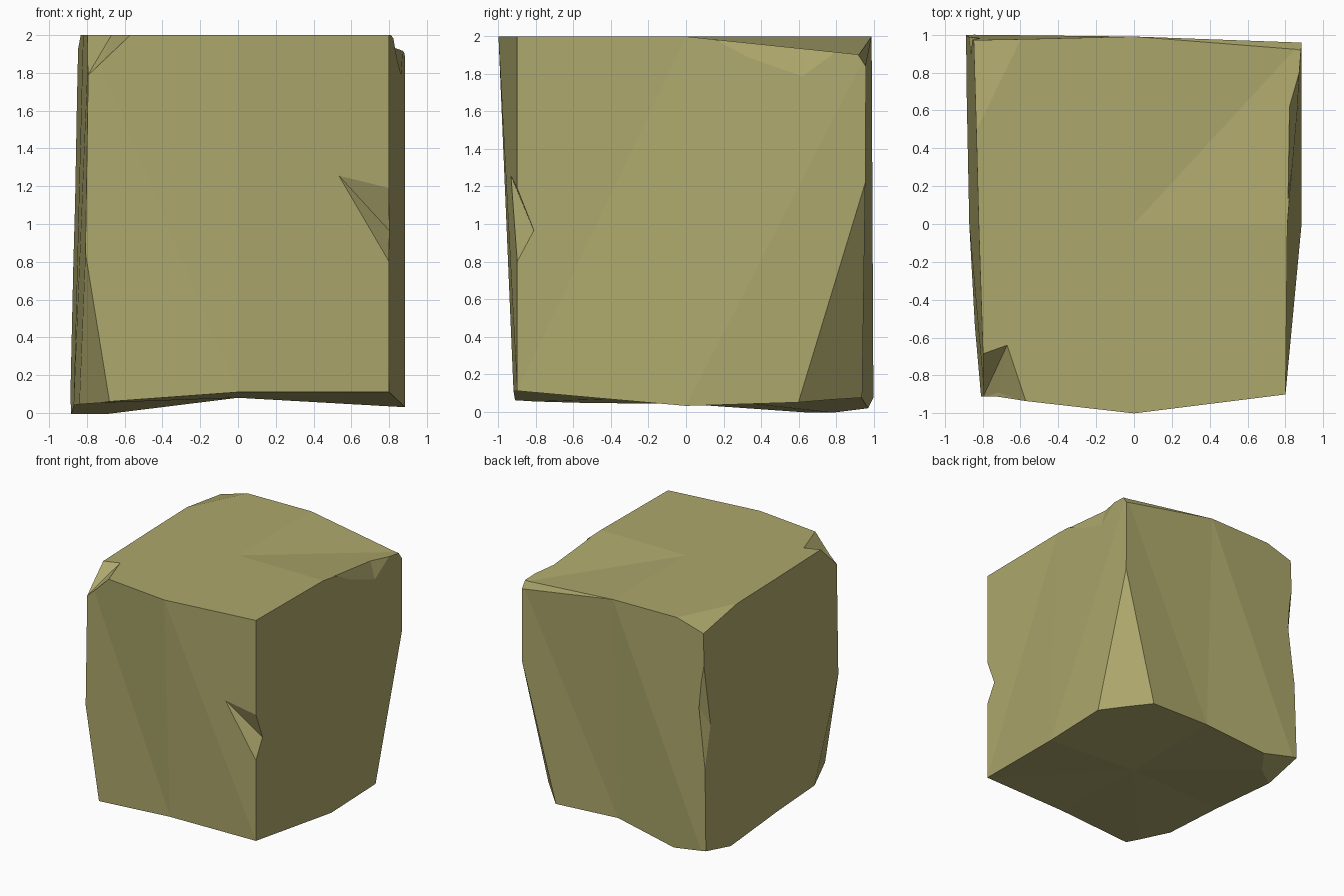
import bpy
import bmesh
from mathutils import Vector

default_cube = bpy.data.objects.get("Cube")
if default_cube:
    bpy.data.objects.remove(default_cube, do_unlink=True)

# One dry olive stone colour
stone = bpy.data.materials.new("olive_stone")
stone.use_nodes = True
olive = (0.42, 0.39, 0.15, 1)
stone.diffuse_color = olive
stone.node_tree.nodes["Principled BSDF"].inputs["Base Color"].default_value = olive


def add_object(name, bm):
    """Turn a bmesh into a flat-shaded stone object."""
    bmesh.ops.recalc_face_normals(bm, faces=bm.faces)
    mesh = bpy.data.meshes.new(name)
    bm.to_mesh(mesh)
    bm.free()
    mesh.materials.append(stone)
    obj = bpy.data.objects.new(name, mesh)
    bpy.context.collection.objects.link(obj)
    return obj


def slice_off(bm, a, b, c):
    """Cut a corner away along the plane through three points."""
    a, b, c = Vector(a), Vector(b), Vector(c)
    normal = (b - a).cross(c - a).normalized()
    if normal.dot(Vector((0, 0, 1)) - a) > 0:
        normal.negate()
    bmesh.ops.bisect_plane(bm, geom=bm.verts[:] + bm.edges[:] + bm.faces[:],
                           plane_co=a, plane_no=normal, clear_outer=True)
    rim = [edge for edge in bm.edges if edge.is_boundary]
    bmesh.ops.holes_fill(bm, edges=rim, sides=0)
    bmesh.ops.recalc_face_normals(bm, faces=bm.faces)


def gouge(target, name, points):
    """Knock a faceted notch out of the block with a hull-shaped cutter."""
    bm = bmesh.new()
    for point in points:
        bm.verts.new(point)
    bmesh.ops.convex_hull(bm, input=bm.verts[:])
    cutter = add_object(name, bm)
    cutter.hide_render = True
    cutter.hide_viewport = True
    cutter.display_type = 'WIRE'
    modifier = target.modifiers.new(name, 'BOOLEAN')
    modifier.operation = 'DIFFERENCE'
    modifier.solver = 'EXACT'
    modifier.object = cutter


# Block outline: corners and edge middles, anticlockwise from front at -x
bottom_ring = [(-.82, -.91, .05), (0, -.92, .11), (.8, -.9, .11), (.885, 0, .03),
               (.885, .95, .06), (0, .92, .1), (-.89, 1, -.03), (-.87, 0, .04)]
top_ring = [(-.79, -.91, 2), (0, -1, 2), (.8, -.9, 2), (.81, 0, 2),
            (.885, .96, 1.9), (0, .99, 2), (-.845, .97, 2), (-.82, 0, 2)]

block = bmesh.new()
low = [block.verts.new(p) for p in bottom_ring]
high = [block.verts.new(p) for p in top_ring]
low_centre = block.verts.new((0, 0, .08))
high_centre = block.verts.new((0, 0, 2))
for i in range(len(low)):
    j = (i + 1) % len(low)
    # Front and back panels split one way, side panels the other
    if i // 2 % 2 == 0:
        panels = [(low[i], low[j], high[i]), (low[j], high[j], high[i])]
    else:
        panels = [(low[i], low[j], high[j]), (low[i], high[j], high[i])]
    panels += [(high[i], high[j], high_centre), (low[j], low[i], low_centre)]
    for panel in panels:
        block.faces.new(panel)
bmesh.ops.recalc_face_normals(block, faces=block.faces)

# Flat chips on the corners
slice_off(block, (-.8, -.91, .8), (-.68, -.92, .08), (-.83, -.57, .06))
slice_off(block, (.885, .95, 1.2), (.885, .6, .05), (.6, .92, .09))
slice_off(block, (-.89, .99, .08), (-.65, .96, .03), (-.88, .68, 0))
slice_off(block, (-.84, .96, 1.93), (-.6, .97, 2), (-.83, .5, 2))
slice_off(block, (0, .99, 2), (.885, .92, 1.9), (.885, .96, 1.84))
stone_block = add_object("stone_block", block)

# Notches along the edges; the last point of each lies outside the block
gouge(stone_block, "front_edge_notch",
      [(.8, -.9, 1.19), (.8, -.9, .8), (.53, -.935, 1.26), (.815, -.805, .95),
       (.95, -1.05, 1)])
gouge(stone_block, "front_corner_notch",
      [(-.57, -.94, 2), (-.67, -.64, 2), (-.72, -.89, 1.86), (-.81, -.69, 2),
       (-.8, -.92, 1.78), (-.95, -1.1, 2.2)])
gouge(stone_block, "side_top_notch",
      [(.81, .1, 2), (.82, .62, 1.94), (.875, .62, 1.75), (.89, .86, 1.91),
       (1, .5, 2.1)])
gouge(stone_block, "back_edge_notch",
      [(-.853, .98, 1.69), (-.88, .99, .72), (-.8, .975, 1.29),
       (-.87, .89, 1.1), (-1, 1.1, 1.2)])
